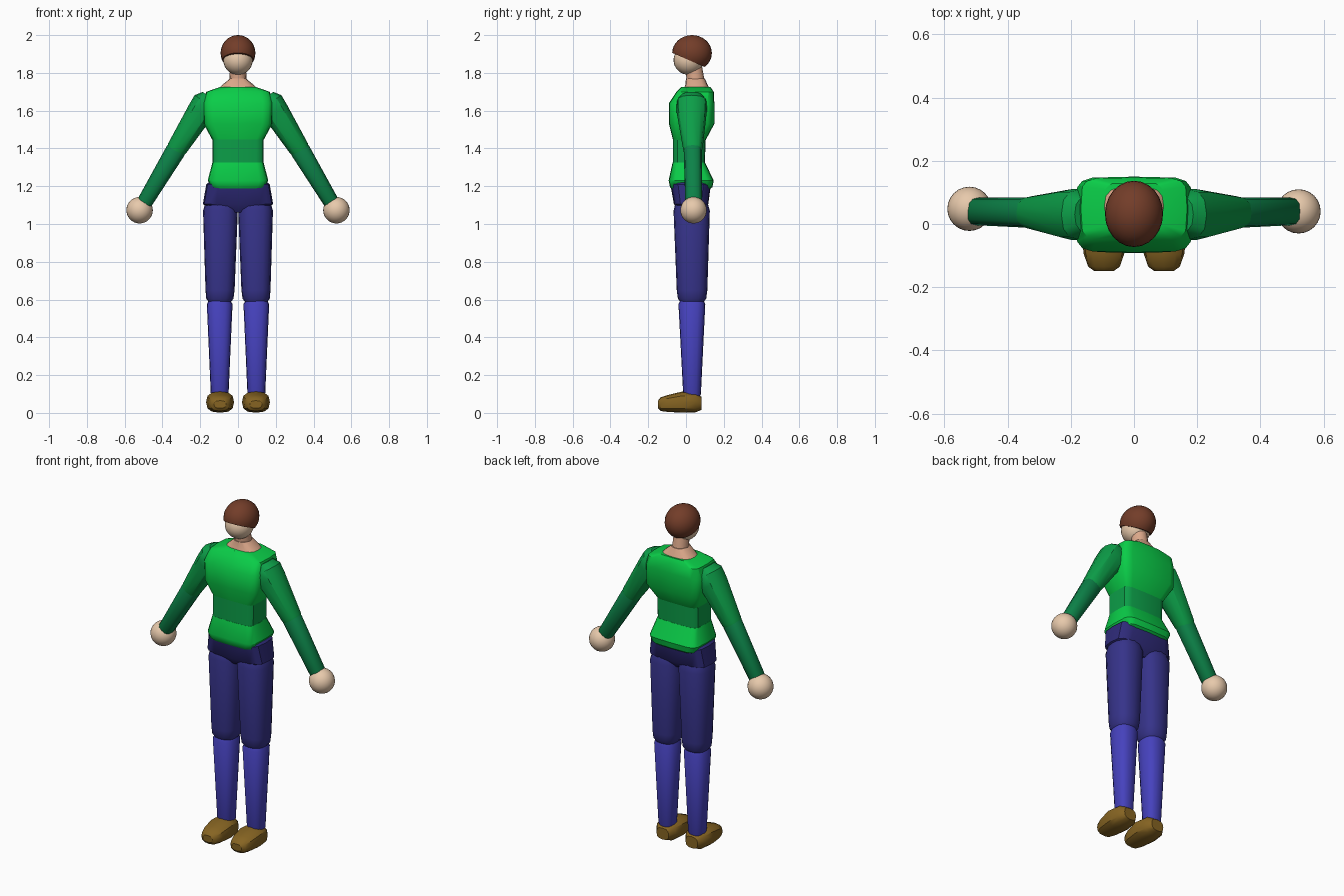
import bpy, bmesh, math
from mathutils import Vector, Matrix

if "Cube" in bpy.data.objects:
    bpy.data.objects.remove(bpy.data.objects["Cube"])


def material(name, r, g, b):
    m = bpy.data.materials.new(name)
    lin = [(c / 255 / 12.92) if c < 11 else ((c / 255 + 0.055) / 1.055) ** 2.4 for c in (r, g, b)]
    m.diffuse_color = (*lin, 1)
    m.use_nodes = True
    m.node_tree.nodes["Principled BSDF"].inputs["Base Color"].default_value = m.diffuse_color
    return m


bright_green = material("bright_green", 10, 205, 72)
mid_green = material("mid_green", 12, 158, 72)
dark_green = material("dark_green", 12, 130, 72)
hip_blue = material("hip_blue", 47, 43, 122)
thigh_blue = material("thigh_blue", 54, 51, 138)
shin_blue = material("shin_blue", 70, 66, 190)
shoe_brown = material("shoe_brown", 134, 100, 34)
hair_brown = material("hair_brown", 115, 61, 41)
skin = material("skin", 232, 202, 172)
neck_skin = material("neck_skin", 220, 168, 138)

X, Y, Z = Vector((1, 0, 0)), Vector((0, 1, 0)), Vector((0, 0, 1))


def finish(name, bm, mat, angle=35):
    bmesh.ops.recalc_face_normals(bm, faces=bm.faces[:])
    me = bpy.data.meshes.new(name)
    bm.to_mesh(me)
    bm.free()
    me.materials.append(mat)
    ob = bpy.data.objects.new(name, me)
    bpy.context.collection.objects.link(ob)
    bpy.ops.object.select_all(action='DESELECT')
    ob.select_set(True)
    bpy.context.view_layer.objects.active = ob
    bpy.ops.object.shade_smooth_by_angle(angle=math.radians(angle))
    return ob


def loft(name, rings, mat, u=X, v=Y, power=1.0, n=16, side=1):
    """Skin rounded sections; each ring is (centre, half size on u, half size on v)."""
    bm = bmesh.new()
    loops = []
    for c, ru, rv in rings:
        loop = []
        for i in range(n):
            a = 2 * math.pi * i / n
            cu, cv = (math.copysign(abs(t) ** power, t) for t in (math.cos(a), math.sin(a)))
            p = Vector(c) + u * (ru * cu) + v * (rv * cv)
            p.x *= side
            loop.append(bm.verts.new(p))
        loops.append(loop)
    for a, b in zip(loops, loops[1:]):
        for i in range(n):
            j = (i + 1) % n
            bm.faces.new((a[i], a[j], b[j], b[i]))
    bm.faces.new(loops[0])
    bm.faces.new(loops[-1])
    return finish(name, bm, mat)


def body(name, rows, mat, power=0.35):
    """Upright part from rows of (z, half width, front y, back y)."""
    rings = [((0, (f + b) / 2, z), w, (b - f) / 2) for z, w, f, b in rows]
    return loft(name, rings, mat, power=power)


def ball(name, centre, radii, mat, cut=None):
    bm = bmesh.new()
    bmesh.ops.create_uvsphere(bm, u_segments=24, v_segments=16, radius=1,
                              matrix=Matrix.Translation(centre) @ Matrix.Diagonal((*radii, 1)))
    if cut:
        bmesh.ops.bisect_plane(bm, geom=bm.verts[:] + bm.edges[:] + bm.faces[:],
                               plane_co=cut[0], plane_no=cut[1], clear_inner=True)
        bmesh.ops.holes_fill(bm, edges=[e for e in bm.edges if e.is_boundary])
    return finish(name, bm, mat)


# Torso
body("chest", [(1.44, .133, -.068, .102), (1.53, .182, -.09, .15), (1.64, .185, -.09, .15),
               (1.70, .168, -.05, .147), (1.725, .095, -.025, .13)], bright_green)
body("waist", [(1.32, .135, -.07, .10), (1.45, .136, -.07, .104)], mid_green)
body("lower_shirt", [(1.17, .11, -.06, .11), (1.195, .145, -.085, .14), (1.23, .16, -.092, .147),
                     (1.325, .136, -.071, .101)], bright_green)
body("hips", [(1.06, .09, -.03, .08), (1.105, .186, -.064, .118), (1.21, .168, -.083, .132),
              (1.24, .13, -.06, .10)], hip_blue, 0.5)

# Neck and head
body("collar_skin", [(1.715, .103, -.012, .125), (1.735, .085, -.004, .115),
                     (1.77, .042, .0, .10)], neck_skin, 0.7)
loft("neck", [((0, .052, 1.75), .046, .048), ((0, .04, 1.84), .042, .044)], neck_skin)
ball("head", (0, .014, 1.868), (.078, .08, .078), skin)
ball("hair", (0, .032, 1.905), (.092, .105, .095), hair_brown,
     cut=((0, -.07, 1.905), (0, .44, 1)))

# Limbs, left and right
across = Vector((.86, 0, .51))
for side, tag in ((1, "right"), (-1, "left")):
    loft(tag + "_upper_arm", [((.149, .03, 1.676), .045, .055), ((.168, .03, 1.645), .072, .08),
                              ((.2, .03, 1.594), .07, .08), ((.323, .036, 1.40), .054, .052),
                              ((.34, .036, 1.373), .045, .043)],
         mid_green, across, Y, 0.8, 12, side)
    loft(tag + "_forearm", [((.315, .036, 1.413), .047, .044), ((.332, .036, 1.385), .053, .048),
                            ((.497, .04, 1.11), .041, .044), ((.508, .04, 1.09), .03, .032)],
         dark_green, across, Y, 0.8, 12, side)
    ball(tag + "_hand", (.521 * side, .044 - .004 * side, 1.073), (.07, .07, .07), skin)
    loft(tag + "_thigh", [((.092, .03, 1.17), .045, .05), ((.092, .03, 1.13), .076, .08),
                          ((.093, .03, 1.07), .092, .096), ((.095, .032, .65), .077, .081),
                          ((.096, .032, .605), .072, .075), ((.096, .032, .582), .055, .058)],
         thigh_blue, power=0.8, side=side)
    loft(tag + "_shin", [((.097, .031, .61), .05, .055), ((.097, .031, .575), .068, .071),
                         ((.097, .032, .10), .047, .047), ((.097, .032, .07), .035, .035)],
         shin_blue, power=0.8, side=side)
    loft(tag + "_shoe", [((.095, -.148, .045), .032, .02), ((.095, -.135, .046), .05, .036),
                         ((.095, -.095, .05), .064, .045), ((.095, -.02, .057), .074, .056),
                         ((.095, .05, .056), .064, .053), ((.095, .083, .05), .04, .034)],
         shoe_brown, X, Z, 0.75, 12, side)
